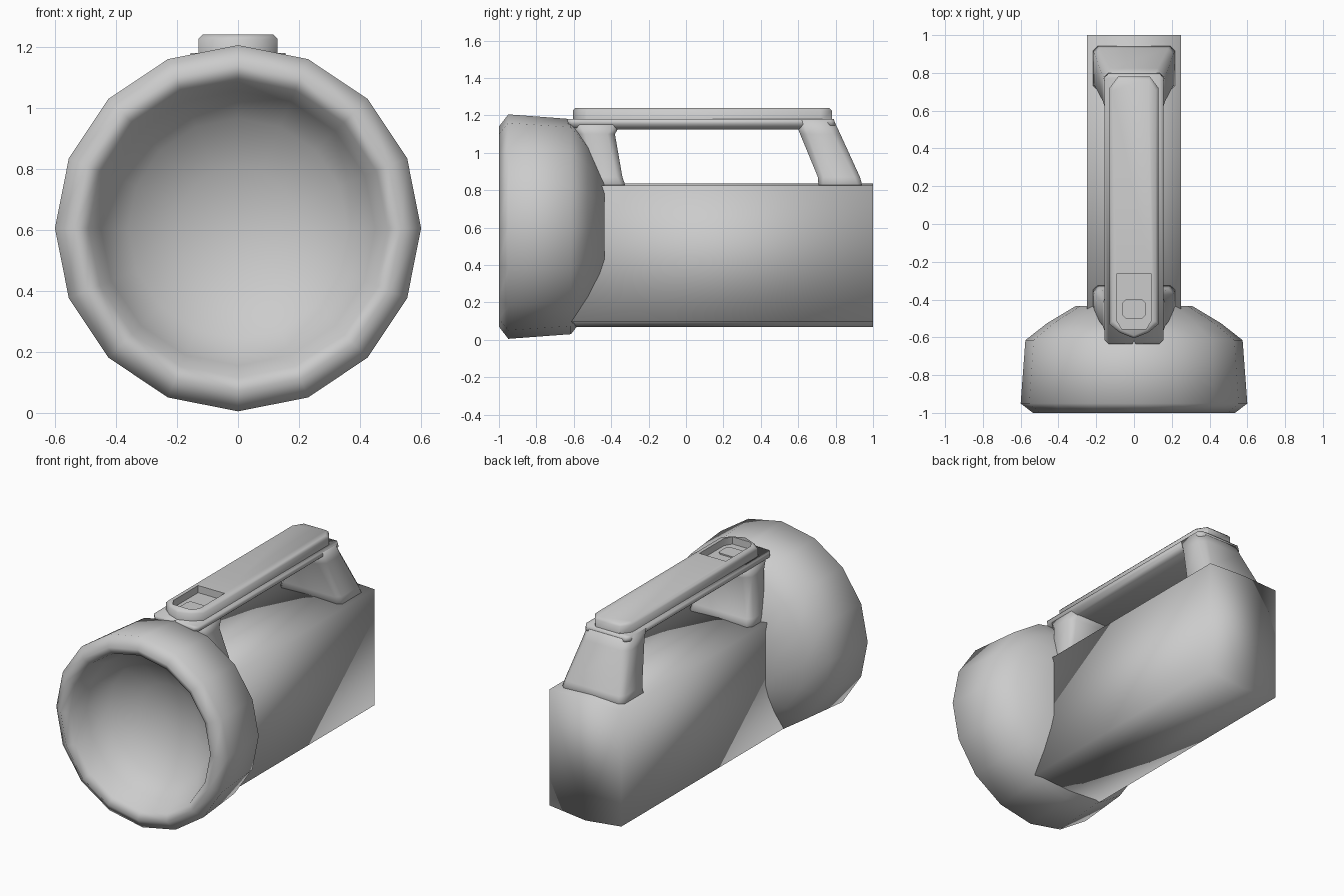
import bpy, bmesh
from math import sin, cos, pi

cube = bpy.data.objects.get("Cube")
if cube:
    bpy.data.objects.remove(cube, do_unlink=True)

grey = bpy.data.materials.new("plain grey")
grey.use_nodes = True
grey.diffuse_color = (0.6, 0.6, 0.6, 1)
grey.node_tree.nodes["Principled BSDF"].inputs["Base Color"].default_value = (0.6, 0.6, 0.6, 1)


def finish(name, bm, smooth=True):
    bmesh.ops.recalc_face_normals(bm, faces=bm.faces)
    mesh = bpy.data.meshes.new(name)
    bm.to_mesh(mesh)
    bm.free()
    mesh.materials.append(grey)
    for p in mesh.polygons:
        p.use_smooth = smooth
    obj = bpy.data.objects.new(name, mesh)
    bpy.context.collection.objects.link(obj)
    return obj


def loft(name, rings, smooth=True):
    """Skin a list of equal-length point rings and close both ends."""
    bm = bmesh.new()
    loops = [[bm.verts.new(p) for p in ring] for ring in rings]
    for a, b in zip(loops, loops[1:]):
        n = len(a)
        for i in range(n):
            j = (i + 1) % n
            bm.faces.new((a[i], a[j], b[j], b[i]))
    bm.faces.new(loops[0])
    bm.faces.new(loops[-1])
    return finish(name, bm, smooth)


def slab(half_width, front, back, z, bevel=0.04):
    """Horizontal chamfered rectangle."""
    w, c = half_width, bevel
    return [(w - c, front, z), (w, front + c, z), (w, back - c, z), (w - c, back, z),
            (c - w, back, z), (-w, back - c, z), (-w, front + c, z), (c - w, front, z)]


# Lamp head with rolled rim and hollow reflector, 16 sided
profile = [(0.31, -0.435), (0.46, -0.525), (0.575, -0.615), (0.6, -0.95),
           (0.535, -1.0), (0.49, -0.975), (0.45, -0.86), (0.36, -0.76),
           (0.2, -0.685), (0.06, -0.66)]
SIDES = 16
rings = [[(r * sin(2 * pi * i / SIDES), y, 0.605 + r * cos(2 * pi * i / SIDES))
          for i in range(SIDES)] for r, y in profile]
loft("lamp_head", rings)

# Battery body with slightly crowned top and keeled bottom
section = [(-0.25, 0.095), (0, 0.067), (0.25, 0.095), (0.25, 0.825), (0, 0.835), (-0.25, 0.825)]
loft("body", [[(x, y, z) for x, z in section] for y in (-0.63, 1.0)])

# Handle legs flare out where they meet the body
loft("front_leg", [slab(0.22, -0.5, -0.315, 0.8, 0.02),
                   slab(0.21, -0.51, -0.34, 0.87, 0.03),
                   slab(0.165, -0.58, -0.38, 1.1, 0.04),
                   slab(0.155, -0.61, -0.35, 1.15, 0.04)])
loft("rear_leg", [slab(0.22, 0.71, 0.95, 0.8, 0.02),
                  slab(0.21, 0.705, 0.93, 0.87, 0.03),
                  slab(0.165, 0.61, 0.825, 1.1, 0.04),
                  slab(0.155, 0.58, 0.79, 1.175, 0.04)])

# Handle bar across the legs
loft("handle_bar", [slab(0.125, -0.6, 0.77, 1.125, 0.03),
                    slab(0.155, -0.63, 0.8, 1.15, 0.02),
                    slab(0.155, -0.635, 0.79, 1.18, 0.02)])


# Grip pad with pointed front and a sunken switch pocket
def pad_ring(inset, z):
    w = 0.13 - inset
    half = [(w, -0.53 + inset), (w, 0.72 - inset), (0.085 - inset / 2, 0.78 - inset)]
    right = [(0, -0.605 + inset), (0.075 - inset / 2, -0.575 + inset)] + half
    left = [(-x, y) for x, y in reversed(right[1:])]
    return [(x, y, z) for x, y in right + left]


pad = loft("grip_pad", [pad_ring(0, 1.17), pad_ring(0, 1.225), pad_ring(0.015, 1.24)])
pocket_shape = [(0.065, -0.555), (0.092, -0.51), (0.092, -0.265),
                (-0.092, -0.265), (-0.092, -0.51), (-0.065, -0.555)]
cutter = loft("pocket_cutter", [[(x, y, z) for x, y in pocket_shape] for z in (1.195, 1.3)])
cutter.hide_render = True
cutter.hide_viewport = True
cut = pad.modifiers.new("switch pocket", "BOOLEAN")
cut.operation = "DIFFERENCE"
cut.solver = "EXACT"
cut.object = cutter
# Keep the pad edges crisp, then apply the cut
bpy.context.view_layer.update()
result = bpy.data.meshes.new_from_object(
    pad.evaluated_get(bpy.context.evaluated_depsgraph_get()))
pad.modifiers.clear()
pad.data = result
bpy.data.objects.remove(cutter, do_unlink=True)
bpy.ops.object.select_all(action="DESELECT")
pad.select_set(True)
bpy.context.view_layer.objects.active = pad
bpy.ops.object.shade_smooth_by_angle(angle=pi / 3.5)

# Switch slider resting in the pocket
loft("switch", [slab(0.06, -0.5, -0.4, z, 0.015) for z in (1.19, 1.203)], False)
